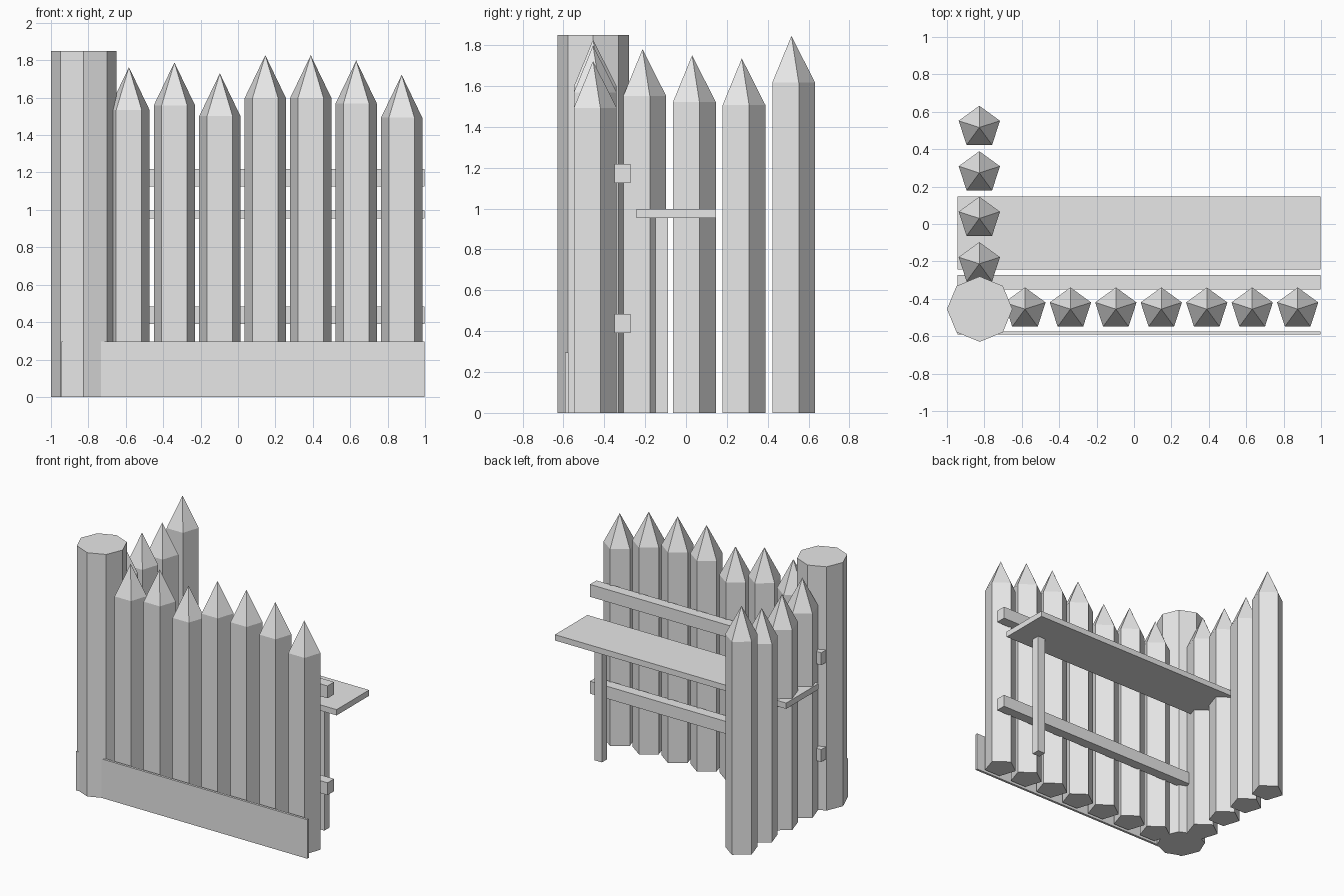
import bpy
import bmesh
from math import cos, sin, tau
from mathutils import Vector

cube = bpy.data.objects.get("Cube")
if cube:
    bpy.data.objects.remove(cube, do_unlink=True)

GREY = (0.8, 0.8, 0.8, 1)
wood = bpy.data.materials.new("plain_grey")
wood.use_nodes = True
wood.diffuse_color = GREY
wood.node_tree.nodes["Principled BSDF"].inputs["Base Color"].default_value = GREY


def finish(name, bm):
    bmesh.ops.recalc_face_normals(bm, faces=bm.faces)
    mesh = bpy.data.meshes.new(name)
    bm.to_mesh(mesh)
    bm.free()
    mesh.materials.append(wood)
    obj = bpy.data.objects.new(name, mesh)
    bpy.context.collection.objects.link(obj)
    return obj


def box(name, low, high):
    """Plank between two opposite corners."""
    low, high = Vector(low), Vector(high)
    bm = bmesh.new()
    bmesh.ops.create_cube(bm, size=1)
    for v in bm.verts:
        v.co = (low + high) / 2 + v.co * (high - low)
    finish(name, bm)


def log(name, x, y, radius, sides, top, tip=0):
    """Upright faceted log, one corner towards +y, with an optional pointed tip."""
    bm = bmesh.new()
    shape = [(x + radius * sin(tau * i / sides), y + radius * cos(tau * i / sides))
             for i in range(sides)]
    lower = [bm.verts.new((px, py, 0)) for px, py in shape]
    upper = [bm.verts.new((px, py, top - tip)) for px, py in shape]
    bm.faces.new(lower)
    apex = bm.verts.new((x, y, top)) if tip else None
    if not tip:
        bm.faces.new(upper)
    for i in range(sides):
        j = (i + 1) % sides
        bm.faces.new((lower[i], lower[j], upper[j], upper[i]))
        if tip:
            bm.faces.new((upper[i], upper[j], apex))
    finish(name, bm)


STAKE_RADIUS, TIP, SPACING = 0.116, 0.229, 0.243
POST_X, POST_Y = -0.825, -0.455
LEFT_END, RIGHT_END = -0.945, 0.997

# Corner post
log("corner_post", POST_X, POST_Y, 0.175, 8, 1.85)

# Front row of pointed stakes
for i, top in enumerate((1.763, 1.788, 1.73, 1.827, 1.827, 1.798, 1.722)):
    log(f"front_stake_{i + 1}", -0.583 + i * SPACING, POST_Y, STAKE_RADIUS, 5, top, TIP)

# Side row of pointed stakes
for i, top in enumerate((1.78, 1.75, 1.735, 1.845)):
    log(f"side_stake_{i + 1}", POST_X - 0.002, -0.213 + i * SPACING, STAKE_RADIUS, 5, top, TIP)

# Rails behind the front row
for name, z in (("lower_rail", 0.39), ("upper_rail", 1.125)):
    box(name, (LEFT_END, -0.35, z), (RIGHT_END, -0.272, z + 0.094))

# Walkway with its support leg
box("walkway", (LEFT_END, -0.242, 0.954), (RIGHT_END, 0.148, 0.998))
box("walkway_leg", (0.767, -0.15, 0), (0.83, -0.087, 0.96))

# Board along the foot of the front
box("front_board", (LEFT_END, -0.592, 0), (RIGHT_END, -0.574, 0.296))
